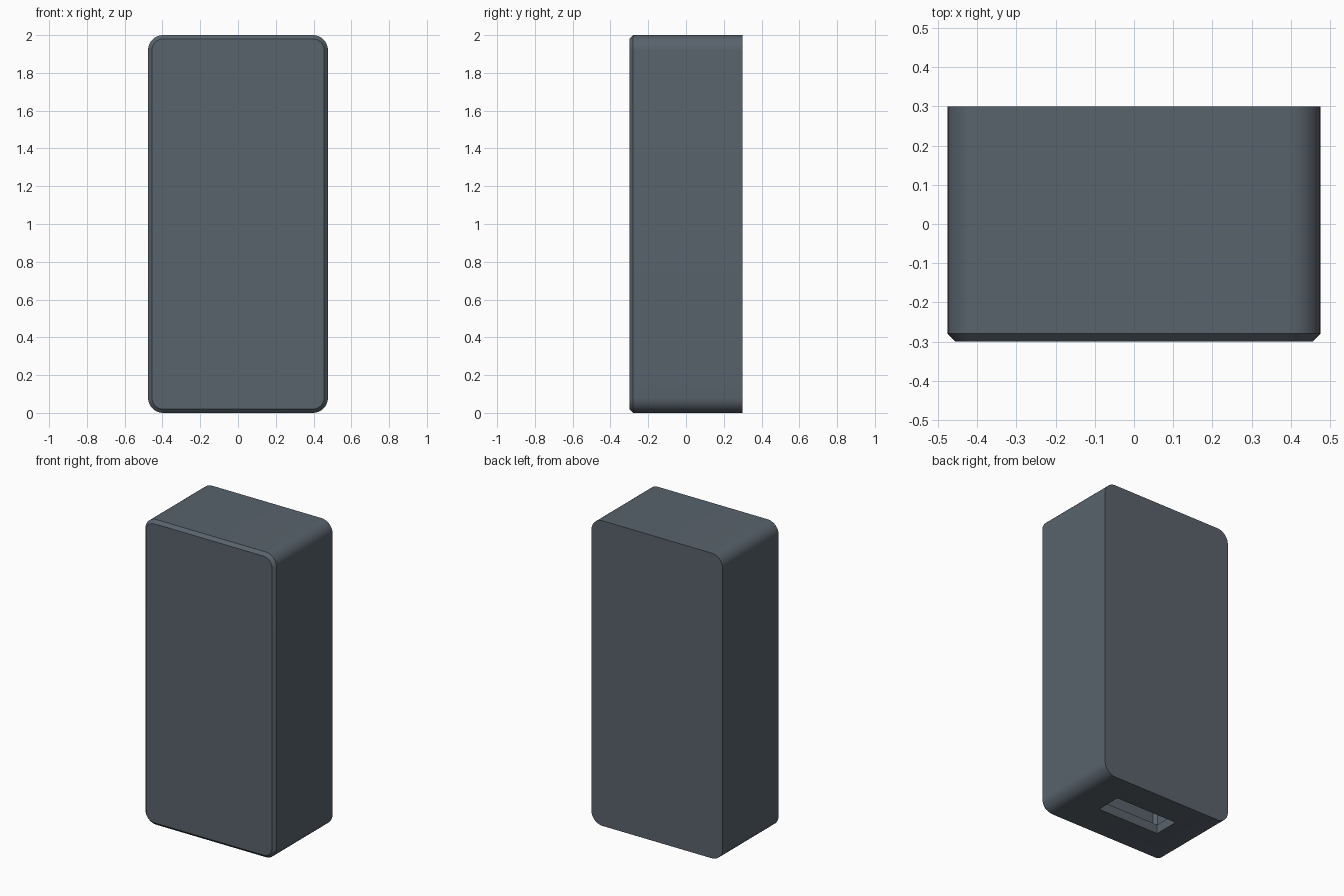
import bpy, bmesh
from math import sin, cos, pi

if "Cube" in bpy.data.objects:
    bpy.data.objects.remove(bpy.data.objects["Cube"])

W, D, H = 0.952, 0.60, 2.0     # overall size


def rounded_rect(w, h, r, steps=10):
    """Rounded rectangle in x/z, centred on z = H / 2."""
    pts = []
    for k, (sx, sz) in enumerate([(1, 1), (-1, 1), (-1, -1), (1, -1)]):
        for i in range(steps + 1):
            a = (k + i / steps) * pi / 2
            pts.append((sx * (w / 2 - r) + r * cos(a),
                        H / 2 + sz * (h / 2 - r) + r * sin(a)))
    return pts


def chamfered_case(name, w, d, h, r=0.08, c=0.02):
    """Rounded slab with a chamfer round its front and a sharp back edge."""
    outline = rounded_rect(w, h, r)
    sections = [(-d / 2, rounded_rect(w - 2 * c, h - 2 * c, r - c)),
                (-d / 2 + c, outline), (d / 2, outline)]
    bm = bmesh.new()
    rings = [[bm.verts.new((x, y, z)) for x, z in prof] for y, prof in sections]
    for a, b in zip(rings, rings[1:]):
        for i in range(len(a)):
            j = (i + 1) % len(a)
            bm.faces.new((a[i], a[j], b[j], b[i]))
    bm.faces.new(rings[0])
    bm.faces.new(rings[-1])
    bmesh.ops.recalc_face_normals(bm, faces=bm.faces)
    mesh = bpy.data.meshes.new(name)
    bm.to_mesh(mesh)
    bm.free()
    ob = bpy.data.objects.new(name, mesh)
    bpy.context.collection.objects.link(ob)
    return ob


def box(name, size, loc):
    bpy.ops.mesh.primitive_cube_add(size=1, location=loc)
    ob = bpy.context.object
    ob.name = name
    ob.scale = size
    bpy.ops.object.transform_apply(location=False, rotation=False, scale=True)
    return ob


# Outer case, its hollow inside and the slot through the bottom
case = chamfered_case("case", W, D, H)
cavity = chamfered_case("cavity_cutter", W - 0.2, D - 0.1, H - 0.12, 0.03)
slot = box("slot_cutter", (0.45, 0.17, 0.3), (0, 0.03, 0))

bpy.ops.object.select_all(action='DESELECT')
bpy.context.view_layer.objects.active = case
case.select_set(True)
for cutter in (cavity, slot):
    mod = case.modifiers.new("cut", 'BOOLEAN')
    mod.operation = 'DIFFERENCE'
    mod.solver = 'EXACT'
    mod.object = cutter
    bpy.ops.object.modifier_apply(modifier=mod.name)
    bpy.data.objects.remove(cutter)

bpy.ops.object.shade_smooth_by_angle(angle=pi / 6)

# Dark blue-grey plastic
plastic = bpy.data.materials.new("dark_plastic")
plastic.diffuse_color = (0.10, 0.125, 0.15, 1)
plastic.use_nodes = True
plastic.node_tree.nodes["Principled BSDF"].inputs["Base Color"].default_value = plastic.diffuse_color
case.data.materials.clear()
case.data.materials.append(plastic)
